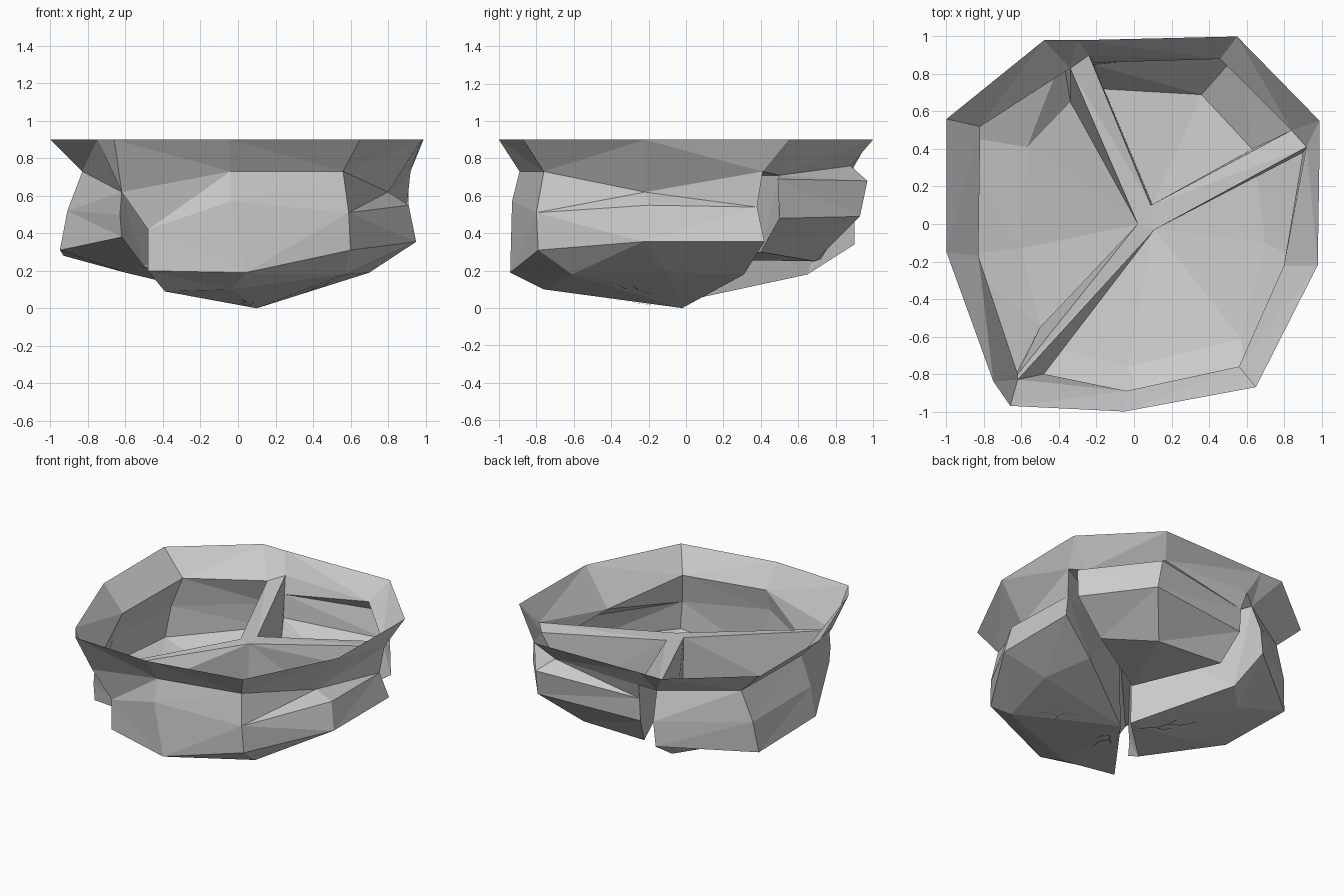
import bpy, bmesh, math
from mathutils import Vector
from mathutils.bvhtree import BVHTree

if "Cube" in bpy.data.objects:
    bpy.data.objects.remove(bpy.data.objects["Cube"])

RIM_Z = 0.9

# Each plate: bottom tip, wall top at the centre, then columns of
# rim (x, y), neck, upper belly, lower belly, base
front_right = ((0.10, -0.02, 0.0), (0.11, -0.03, 0.70), [
    [(-0.66, -0.97), (-0.62, -0.83, 0.62), (-0.48, -0.80, 0.42), (-0.48, -0.80, 0.20), (-0.39, -0.67, 0.09)],
    [(-0.05, -1.00), (-0.04, -0.89, 0.73), (-0.04, -0.93, 0.57), (0.04, -0.94, 0.19), (-0.03, -0.76, 0.10)],
    [(0.65, -0.87), (0.56, -0.76, 0.73), (0.59, -0.80, 0.51), (0.60, -0.79, 0.31), (0.57, -0.61, 0.18)],
    [(0.98, -0.22), (0.80, -0.22, 0.62), (0.91, -0.20, 0.55), (0.95, -0.23, 0.355), (0.70, -0.10, 0.19)],
    [(0.99, 0.42), (0.92, 0.41, 0.73), (0.90, 0.38, 0.54), (0.95, 0.42, 0.355), (0.65, 0.31, 0.18)],
])
back = ((0.10, 0.10, 0.26), (0.09, 0.10, 0.70), [
    [(0.99, 0.55), (0.84, 0.50, 0.71), (0.91, 0.49, 0.69), (0.91, 0.50, 0.48), (0.63, 0.40, 0.30)],
    [(0.55, 1.00), (0.46, 0.88, 0.76), (0.56, 0.97, 0.68), (0.57, 0.93, 0.49), (0.36, 0.69, 0.25)],
    [(-0.30, 0.98), (-0.24, 0.90, 0.76), (-0.22, 0.86, 0.64), (-0.22, 0.85, 0.47), (-0.16, 0.72, 0.26)],
])
left = ((0.03, 0.0, 0.04), (0.02, 0.0, 0.70), [
    [(-0.48, 0.98), (-0.34, 0.83, 0.72), (-0.36, 0.90, 0.52), (-0.38, 0.90, 0.34), (-0.34, 0.65, 0.18)],
    [(-1.00, 0.56), (-0.82, 0.52, 0.73), (-0.90, 0.50, 0.51), (-0.93, 0.47, 0.28), (-0.57, 0.41, 0.21)],
    [(-1.00, -0.15), (-0.83, -0.17, 0.73), (-0.91, -0.17, 0.52), (-0.95, -0.17, 0.31), (-0.60, -0.13, 0.19)],
    [(-0.75, -0.84), (-0.62, -0.80, 0.62), (-0.63, -0.80, 0.50), (-0.62, -0.80, 0.38), (-0.50, -0.55, 0.22)],
])


def full_columns(plate):
    return [[(*c[0], RIM_Z), *c[1:], plate[0]] for c in plate[2]]


def build(name, polys):
    """One mesh from point polygons; returns a ray-cast tree."""
    bm = bmesh.new()
    for poly in polys:
        bm.faces.new([bm.verts.new(p) for p in poly])
    bmesh.ops.remove_doubles(bm, verts=bm.verts, dist=0.0005)
    bmesh.ops.recalc_face_normals(bm, faces=bm.faces)
    bmesh.ops.triangulate(bm, faces=bm.faces)
    tree = BVHTree.FromBMesh(bm)
    mesh = bpy.data.meshes.new(name)
    bm.to_mesh(mesh)
    bm.free()
    bpy.context.collection.objects.link(bpy.data.objects.new(name, mesh))
    return tree


# Three broken shell plates, each with an upright wall along both fracture edges
parts = [("front_right_plate", front_right), ("back_plate", back), ("left_plate", left)]
trees = {}
for name, plate in parts:
    cols, polys = full_columns(plate), []
    for a, b in zip(cols, cols[1:]):
        for i in range(4):
            polys.append((a[i], b[i], b[i + 1], a[i + 1]))
        polys.append((a[4], b[4], plate[0]))
    for edge in (cols[0], cols[-1]):
        polys.append(edge[1:] + [plate[1]])
    trees[name] = build(name, polys)

# Strips bridging the wall tops and the rim above each fracture
for i, name in enumerate(["right_bridge", "back_bridge", "front_bridge"]):
    p, q = parts[i][1], parts[(i + 1) % 3][1]
    a, b = full_columns(p)[-1], full_columns(q)[0]
    rim = (a[0], b[0], b[1], a[1])
    build(name, [rim, (a[1], b[1], q[1], p[1])])
build("centre_bridge", [[p[1] for _, p in parts]])

# Hairline cracks lying on the underside
TRUNK = [(0, 0), (0.14, 0.02), (0.22, -0.02), (0.32, 0.03), (0.45, 0.01)]
TWIGS = [[(0.22, -0.02), (0.28, -0.08)], [(0.14, 0.02), (0.20, 0.07), (0.27, 0.07)]]


def hairline(name, tree, start, angle, size):
    ca, sa = math.cos(angle) * size, math.sin(angle) * size
    polys = []
    for path in [TRUNK] + TWIGS:
        pts = []
        for u, v in path:
            x, y = start[0] + u * ca - v * sa, start[1] + u * sa + v * ca
            hit = tree.ray_cast(Vector((x, y, -1)), Vector((0, 0, 1)))[0]
            if hit:
                pts.append(hit - Vector((0, 0, 0.006)))
        for a, b in zip(pts, pts[1:]):
            side = (b - a).cross(Vector((0, 0, 1))).normalized() * 0.005
            polys.append((a - side, a + side, b + side * 0.5, b - side * 0.5))
    build(name, polys)


hairline("hairline_right", trees["front_right_plate"], (0.33, -0.18), math.radians(-60), 0.7)
hairline("hairline_front", trees["front_right_plate"], (0.05, -0.08), math.radians(-97), 0.75)
hairline("hairline_left", trees["left_plate"], (-0.08, -0.05), math.radians(150), 0.9)
